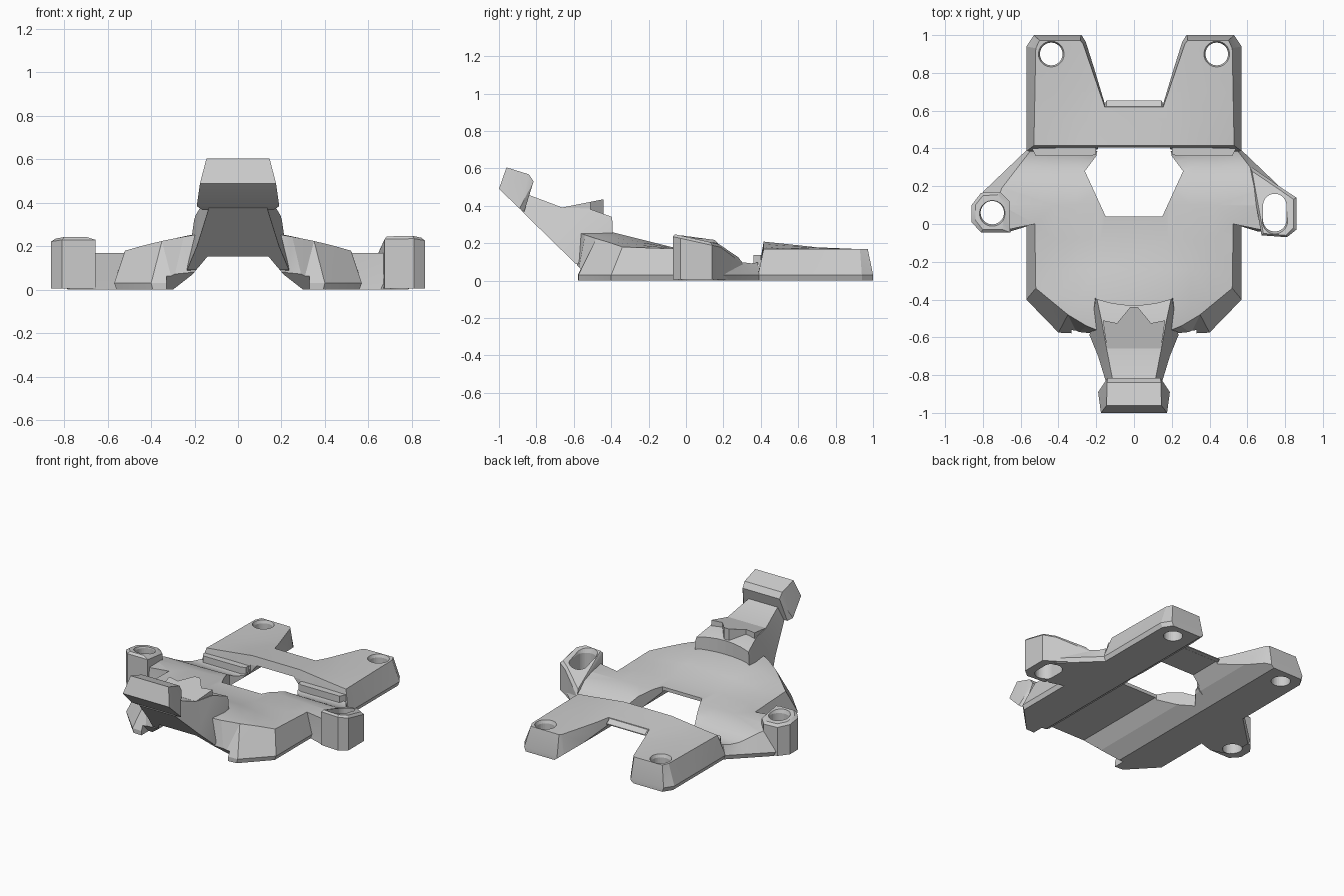
import bpy, bmesh, math
from mathutils import Vector

if "Cube" in bpy.data.objects:
    bpy.data.objects.remove(bpy.data.objects["Cube"])

grey = bpy.data.materials.new("plain_grey")
grey.use_nodes = True
grey.diffuse_color = (0.6, 0.6, 0.6, 1)
grey.node_tree.nodes["Principled BSDF"].inputs["Base Color"].default_value = (0.6, 0.6, 0.6, 1)


def lerp_table(table, v):
    """Piecewise linear lookup in (position, value) pairs."""
    for (a, za), (b, zb) in zip(table, table[1:]):
        if v <= b:
            t = max(0, (v - a) / (b - a))
            return za + t * (zb - za)
    return table[-1][1]


def loft(name, rings, shape=None, cuts=()):
    """Solid through equal rings; shape(bm) bends it after the plane cuts."""
    bm = bmesh.new()
    loops = [[bm.verts.new(p) for p in r] for r in rings]
    n = len(loops[0])
    for a, b in zip(loops, loops[1:]):
        for i in range(n):
            j = (i + 1) % n
            bm.faces.new((a[i], a[j], b[j], b[i]))
    bm.faces.new(loops[0][::-1])
    bm.faces.new(loops[-1])
    for axis, pos in cuts:
        no = Vector((1, 0, 0)) if axis == "x" else Vector((0, 1, 0))
        bmesh.ops.bisect_plane(bm, geom=bm.verts[:] + bm.edges[:] + bm.faces[:],
                               plane_co=no * pos, plane_no=no)
    if shape:
        shape(bm)
    bmesh.ops.triangulate(bm, faces=bm.faces[:])
    bmesh.ops.recalc_face_normals(bm, faces=bm.faces[:])
    me = bpy.data.meshes.new(name)
    bm.to_mesh(me)
    bm.free()
    ob = bpy.data.objects.new(name, me)
    bpy.context.collection.objects.link(ob)
    me.materials.append(grey)
    return ob


SKIRT = 0.03


def plate(name, base, top, height, cuts):
    """Plate with an undercut skirt, sloped sides and a height-mapped top."""
    def shape(bm):
        for v in bm.verts:
            if v.co.z > SKIRT:
                t = (v.co.z - SKIRT) / (1 - SKIRT)
                v.co.z = SKIRT + t * (height(v.co.x, v.co.y) - SKIRT)
    rings = [[(x * k, y, z) for x, y in o]
             for o, z, k in ((base, 0, 0.98), (base, SKIRT, 1), (top, 1, 1))]
    return loft(name, rings, shape, cuts)


def strut(name, rows):
    """Four-sided bar; each row is top (y, z, half width), bottom (y, z, half width)."""
    return loft(name, [[(-a, y, z), (a, y, z), (b, v, w), (-b, v, w)]
                       for y, z, a, v, w, b in rows])


def both(half):
    """Close a half outline by mirroring it in x."""
    return half + [(-x, y) for x, y in reversed(half)]


def flip(pts, s):
    return [(x * s, y) for x, y in pts]


def cutter(name, rings):
    ob = loft(name, rings)
    ob.hide_render = True
    ob.hide_viewport = True
    ob.display_type = "WIRE"
    return ob


def cut(ob, *tools):
    for t in tools:
        m = ob.modifiers.new(t.name, "BOOLEAN")
        m.operation, m.solver, m.object = "DIFFERENCE", "EXACT", t


def bolt_cutter(name, x, y, r, top, stretch=0):
    """Countersunk round or slotted hole."""
    def ring(z, rad):
        out = []
        for i in range(32):
            a = 2 * math.pi * (i + 0.5) / 32
            out.append((x + rad * math.cos(a),
                        y + rad * math.sin(a) + math.copysign(stretch, math.sin(a)), z))
        return out
    return cutter(name, [ring(-0.1, r), ring(top - 0.02, r), ring(top + 0.03, r + 0.02)])


# Heights of the two decks
MID = [(-0.6, .255), (-0.4, .26), (-0.08, .18), (0.1, .175), (0.2, .152), (0.25, .122), (0.3, .094), (0.35, .088), (0.4, .1)]
EDGE = [(-0.6, .2), (-0.35, .18), (0, .168), (0.1, .168), (0.2, .146), (0.25, .12), (0.3, .098), (0.35, .092), (0.4, .1)]
REAR = [(0.4, .21), (0.7, .178), (1, .165)]


def blend(x):
    return min(1, max(0, (abs(x) - 0.18) / 0.34))


def deck_z(x, y):
    w = blend(x)
    return lerp_table(MID, y) * (1 - w) + lerp_table(EDGE, y) * w


def rear_z(x, y):
    w = blend(x)
    return lerp_table(REAR, y) * (1 - w) + 0.168 * w


# Cutters for the underside channel, the centre opening and the slanted front underside
section = both([(0.31, -0.05), (0.30, 0), (0.21, 0.07), (0.14, 0.153)])
channel = cutter("channel_cutter", [[(x, y, z) for x, z in section] for y in (-1.3, 1.3)])
opening = both([(0.15, 0.04), (0.26, 0.28), (0.2, 0.36), (0.19, 0.405)])
hole = cutter("opening_cutter", [[(x, y, z) for x, y in opening] for z in (-0.2, 0.5)])
slant = cutter("front_slant_cutter", [[(x, -0.8, 0.295), (x, -0.478, -0.02), (x, -0.8, -0.02)]
                                      for x in (-0.33, 0.33)])

# Front deck with the webs that reach out to the ears
xs = [("x", s * v) for v in (0.18, 0.3, 0.42) for s in (1, -1)]
deck = plate("front_deck",
             both([(0.22, -0.59), (0.3, -0.58), (0.4, -0.575), (0.57, -0.4), (0.57, -0.01),
                   (0.67, -0.04), (0.79, 0), (0.8, 0.17), (0.57, 0.39)]),
             both([(0.2, -0.56), (0.25, -0.54), (0.35, -0.48), (0.52, -0.34), (0.525, 0),
                   (0.67, -0.03), (0.77, 0), (0.7, 0.19), (0.55, 0.385)]),
             deck_z, xs + [("y", v) for v in (-0.4, -0.24, -0.08, 0.1, 0.2, 0.25, 0.3, 0.35)])
cut(deck, channel, hole, slant)

# Rear plate with its two legs
rear = plate("rear_plate",
             both([(0.57, 0.385), (0.57, 0.94), (0.53, 1.0), (0.28, 1.0), (0.255, 0.965), (0.145, 0.65)]),
             both([(0.53, 0.415), (0.52, 0.93), (0.5, 0.972), (0.285, 0.972), (0.27, 0.955), (0.155, 0.62)]),
             rear_z, xs + [("y", 0.55), ("y", 0.7)])
cut(rear, channel, hole)

# Sloped lip at the root of the notch
loft("notch_lip", [[(x, y, z) for x, y in both([(0.17, 0.6), (0.145, e)])]
                   for z, e in ((0.154, 0.655), (0.16, 0.655), (0.182, 0.622))])

for s, side in ((1, "left"), (-1, "right")):
    cut(rear, bolt_cutter(side + "_leg_hole_cutter", s * 0.438, 0.9, 0.06, 0.168))

    # Ridge in the groove between the decks
    rib = [(0.2, 0.37), (0.23, 0.36), (0.52, 0.36), (0.54, 0.4), (0.2, 0.41)]
    loft(side + "_groove_ridge", [[(x, y, z) for x, y in flip(rib, s)] for z in (0.085, 0.138)])

    # Raised ear pad
    if s > 0:
        pad = [(0.675, -0.06), (0.81, -0.07), (0.86, -0.03), (0.86, 0.14), (0.79, 0.185), (0.61, 0.31)]
        inner = [(0.685, -0.05), (0.805, -0.06), (0.845, -0.02), (0.845, 0.13), (0.78, 0.175), (0.625, 0.28)]
        slope = [(-0.07, 0.25), (0.2, 0.19), (0.31, 0.1)]
        tool = bolt_cutter("left_ear_slot_cutter", 0.745, 0.06, 0.062, 0.235, 0.038)
    else:
        pad = [(0.655, -0.045), (0.81, -0.045), (0.86, 0.01), (0.86, 0.1), (0.81, 0.165), (0.71, 0.17), (0.66, 0.12)]
        inner = [(0.695, -0.03), (0.8, -0.03), (0.84, 0.02), (0.84, 0.1), (0.8, 0.15), (0.72, 0.155), (0.69, 0.11)]
        slope = [(-0.05, 0.245), (0.17, 0.215)]
        tool = bolt_cutter("right_ear_hole_cutter", -0.75, 0.06, 0.062, 0.235)
    pad_ob = loft(side + "_ear_pad", [
        [(x, y, 0.005) for x, y in flip(pad, s)],
        [(x, y, lerp_table(slope, y) - 0.015) for x, y in flip(pad, s)],
        [(x, y, lerp_table(slope, y)) for x, y in flip(inner, s)]])
    cut(pad_ob, tool)
    cut(deck, tool)

# Raised neck with a scooped rear end
neck = strut("neck", [(-.84, .458, .11, -.88, .373, .135), (-.66, .39, .145, -.70, .197, .19),
                      (-.52, .385, .17, -.59, .09, .235), (-.38, .335, .2, -.38, .08, .215)])
arc = [(0.6 * math.sin(t * 0.1), 0.17 - 0.6 * math.cos(t * 0.1)) for t in range(-5, 6)]
scoop = cutter("neck_scoop_cutter", [[(x, y, z) for x, y in arc] for z in (0, 0.6)])
cut(neck, channel, scoop)

# Toothed plate on the neck
tooth = both([(0.143, -0.66), (0.165, -0.51), (0.09, -0.525), (0.02, -0.44)])
loft("neck_teeth", [[(x, y, 0.35) for x, y in tooth],
                    [(x, y, 0.391 + 0.2 * (y + 0.66)) for x, y in tooth]])

# Head block
strut("head_block", [(-.96, .605, .145, -1, .49, .175), (-.84, .568, .143, -.89, .385, .19),
                     (-.815, .53, .14, -.865, .368, .165)])

# Smooth the gentle curves and keep the edges sharp
bpy.ops.object.select_all(action="DESELECT")
for ob in bpy.context.collection.objects:
    if ob.type == "MESH" and not ob.hide_render:
        ob.select_set(True)
        bpy.context.view_layer.objects.active = ob
bpy.ops.object.shade_smooth_by_angle(angle=math.radians(25))
